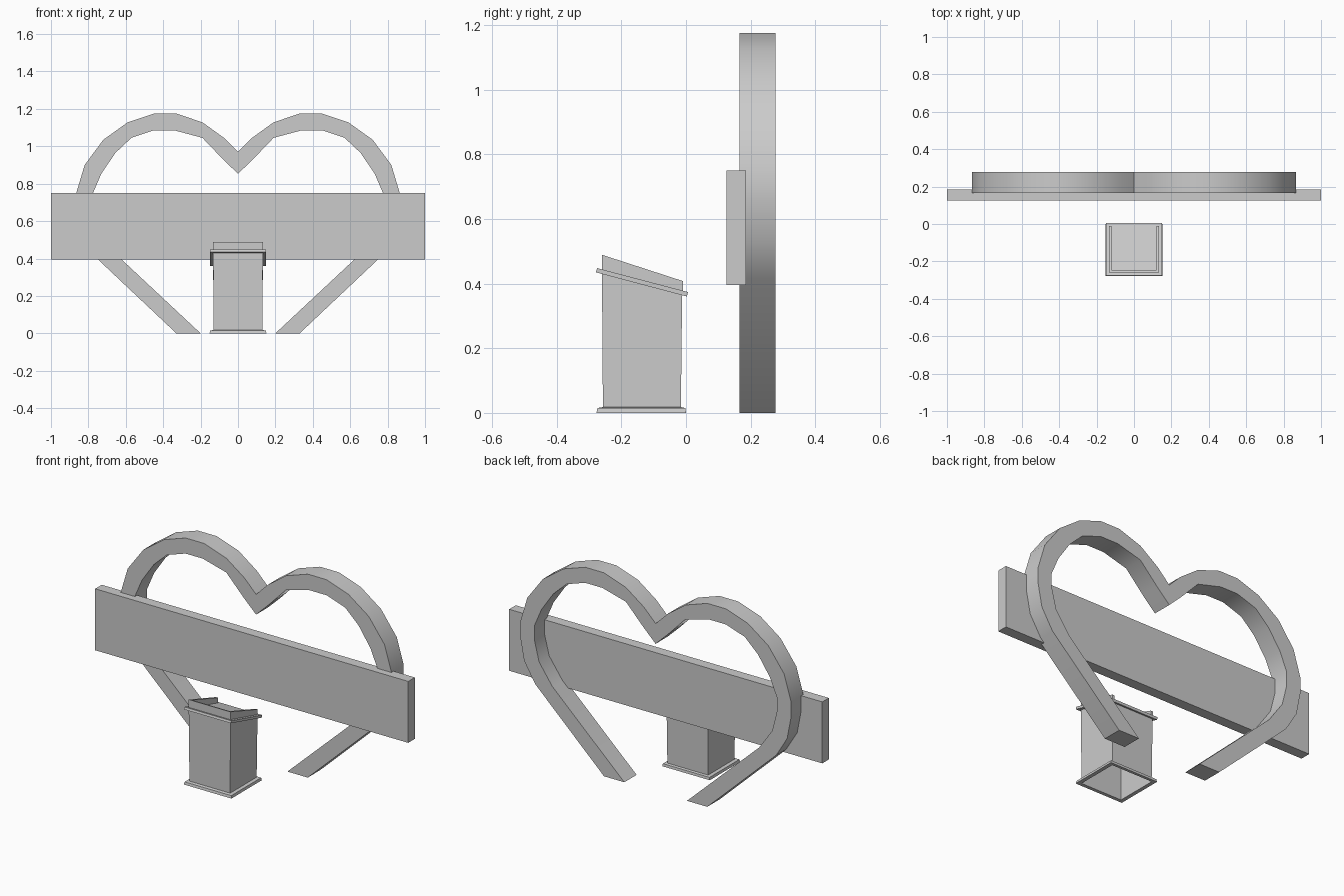
import bpy
import math

cube = bpy.data.objects.get("Cube")
if cube:
    bpy.data.objects.remove(cube, do_unlink=True)

grey = bpy.data.materials.new("plain grey")
grey.use_nodes = True
COLOUR = (0.6, 0.6, 0.6, 1)
grey.diffuse_color = COLOUR
grey.node_tree.nodes["Principled BSDF"].inputs["Base Color"].default_value = COLOUR


def loft(name, loops, first_cap=True, last_cap=True, closed=False):
    """Skin a series of equal-length closed loops into one object."""
    n = len(loops[0])
    verts = [p for loop in loops for p in loop]
    faces = []
    for k in range(len(loops) if closed else len(loops) - 1):
        a, b = k * n, (k + 1) % len(loops) * n
        faces += [(a + i, a + (i + 1) % n, b + (i + 1) % n, b + i) for i in range(n)]
    if first_cap and not closed:
        faces.append(tuple(reversed(range(n))))
    if last_cap and not closed:
        faces.append(tuple(range(len(verts) - n, len(verts))))
    mesh = bpy.data.meshes.new(name)
    mesh.from_pydata(verts, [], faces)
    mesh.materials.append(grey)
    obj = bpy.data.objects.new(name, mesh)
    bpy.context.collection.objects.link(obj)
    return obj


def rect(x, front, back):
    """Rectangle from its half width and (y, z) at the front and back edges."""
    return [(-x, *front), (x, *front), (x, *back), (-x, *back)]


# Heart arch: (outer x, outer z, inner x, inner z) from the cleft to the foot
half = [
    (0, 0.97, 0, 0.853), (0.075, 1.045, 0.08, 0.93), (0.19, 1.128, 0.19, 1.045),
    (0.33, 1.175, 0.34, 1.085), (0.45, 1.175, 0.45, 1.085), (0.59, 1.128, 0.57, 1.045),
    (0.72, 1.035, 0.655, 0.965), (0.82, 0.9, 0.73, 0.855), (0.865, 0.75, 0.775, 0.75),
    (0.865, 0.66, 0.775, 0.67), (0.84, 0.53, 0.745, 0.55), (0.77, 0.415, 0.66, 0.43),
    (0.33, 0, 0.2, 0),
]
Y0, Y1 = 0.165, 0.277
stations = [(-a, b, -c, d) for a, b, c, d in reversed(half[1:])] + half
heart = loft("heart_arch", [
    [(a, Y0, b), (a, Y1, b), (c, Y1, d), (c, Y0, d)] for a, b, c, d in stations])

# Wide sign board across the heart
loft("sign_board", [rect(1, (0.125, z), (0.185, z)) for z in (0.395, 0.75)])

# Lectern body: hollow, open underneath, with a sloping top under the desk
loft("lectern_body", [rect(0.13, (-0.257, 0.0), (-0.016, 0.0)),
                      rect(0.133, (-0.26, 0.435), (-0.012, 0.367))], first_cap=False)

# Base trim ring
loft("lectern_base", [
    rect(0.152, (-0.277, 0), (0, 0)), rect(0.149, (-0.274, 0.015), (-0.002, 0.015)),
    rect(0.13, (-0.257, 0.018), (-0.016, 0.018)), rect(0.13, (-0.257, 0), (-0.016, 0)),
], closed=True)

# Sloping desk plate
loft("lectern_desk", [rect(0.15, (-0.279, 0.435), (0.003, 0.36)),
                      rect(0.15, (-0.275, 0.448), (0.006, 0.374))])

# Raised lip on the front and both sides of the desk, open at the back
path = [(-1, -0.01), (-1, -0.26), (1, -0.26), (1, -0.01)]
lip = []
for side, y in path:
    front = y < -0.1
    inner_y = y + 0.013 if front else y
    section = []
    for x, py, top in ((0.133, y, 0), (0.133, y, 1), (0.12, inner_y, 1), (0.12, inner_y, 0)):
        z = 0.408 - 0.325 * (py + 0.01) if top else 0.375 - 0.264 * py - 0.004
        section.append((side * x, py, z))
    lip.append(section)
loft("lectern_lip", lip)

# Consistent normals, then smooth the curved arch only
for obj in bpy.context.view_layer.objects:
    obj.select_set(False)
for obj in list(bpy.context.collection.objects):
    if obj.type == 'MESH' and (obj.name.startswith("lectern") or obj.name in ("heart_arch", "sign_board")):
        import bmesh
        bm = bmesh.new()
        bm.from_mesh(obj.data)
        bmesh.ops.recalc_face_normals(bm, faces=bm.faces)
        bm.to_mesh(obj.data)
        bm.free()
heart.select_set(True)
bpy.context.view_layer.objects.active = heart
bpy.ops.object.shade_smooth_by_angle(angle=math.radians(35))
